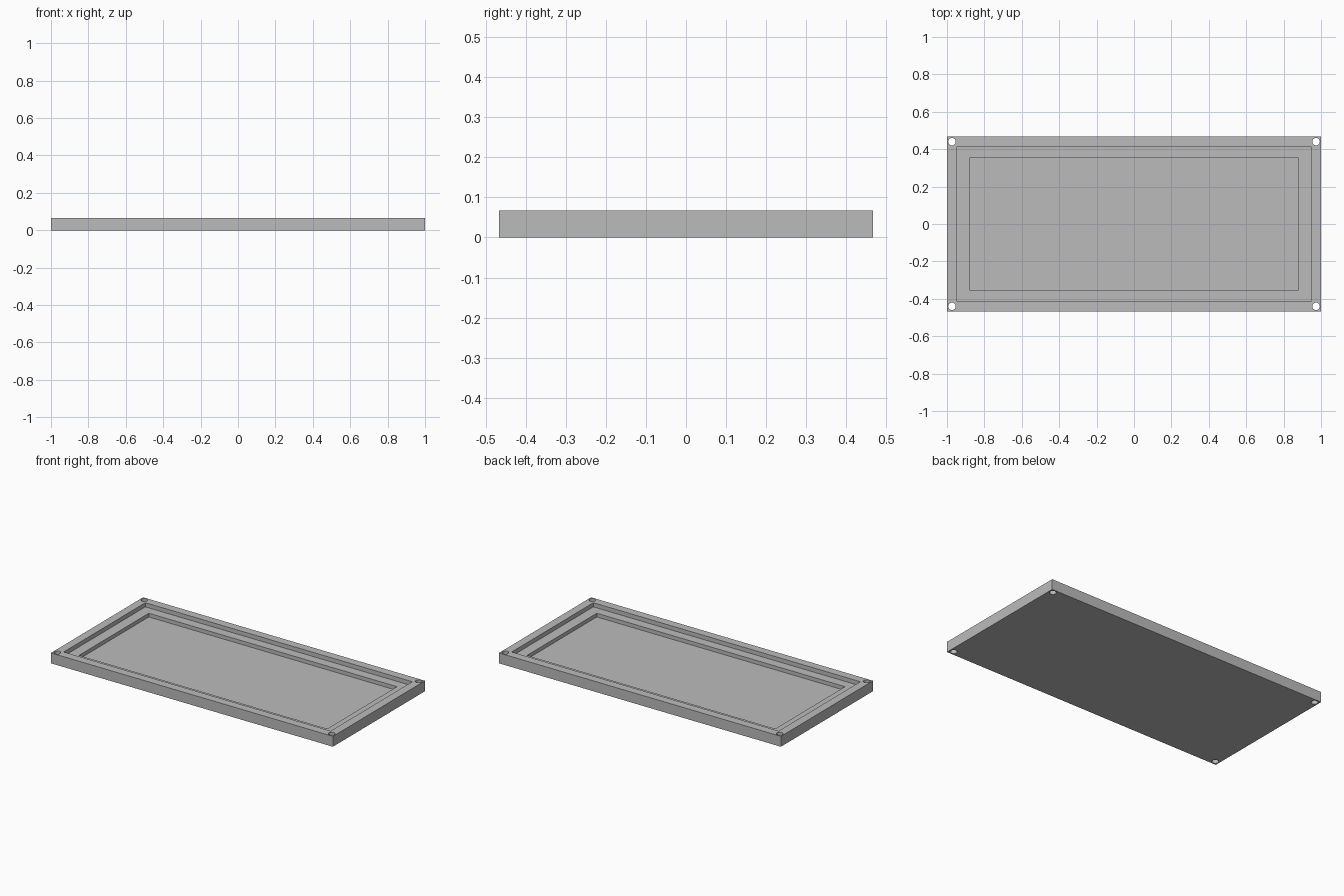
import bpy

MM = 2 / 150                      # plate is 150 x 70 x 5 units long
LENGTH, WIDTH, HEIGHT = 150 * MM, 70 * MM, 5 * MM

cube = bpy.data.objects.get("Cube")
if cube:
    bpy.data.objects.remove(cube, do_unlink=True)

grey = bpy.data.materials.new("light grey")
grey.use_nodes = True
colour = (0.5, 0.5, 0.5, 1)
grey.diffuse_color = colour
grey.node_tree.nodes["Principled BSDF"].inputs["Base Color"].default_value = colour


def box(name, length, width, bottom, top):
    bpy.ops.mesh.primitive_cube_add(size=1, location=(0, 0, (bottom + top) / 2))
    ob = bpy.context.object
    ob.name = name
    ob.scale = (length, width, top - bottom)
    bpy.ops.object.transform_apply(location=True, rotation=False, scale=True)
    ob.data.materials.append(grey)
    return ob


def cut(target, cutter):
    cutter.hide_render = True
    mod = target.modifiers.new(cutter.name, "BOOLEAN")
    mod.operation = "DIFFERENCE"
    mod.solver = "EXACT"
    mod.object = cutter
    bpy.context.view_layer.objects.active = target
    bpy.ops.object.modifier_apply(modifier=mod.name)
    bpy.data.objects.remove(cutter, do_unlink=True)


# Solid tray
tray = box("tray", LENGTH, WIDTH, 0, HEIGHT)

# Stepped recess: wide ledge, then the deeper floor
cut(tray, box("ledge_cutter", 142 * MM, 62 * MM, 3 * MM, 2 * HEIGHT))
cut(tray, box("floor_cutter", 132 * MM, 53 * MM, 1.2 * MM, 2 * HEIGHT))

# Screw holes right through the corners
for sx in (-1, 1):
    for sy in (-1, 1):
        bpy.ops.mesh.primitive_cylinder_add(
            vertices=32, radius=1.5 * MM, depth=4 * HEIGHT,
            location=(sx * 73 * MM, sy * 33 * MM, 0))
        hole = bpy.context.object
        hole.name = "screw_hole_cutter"
        hole.data.materials.append(grey)
        cut(tray, hole)

# Smooth hole walls, sharp tray edges
bpy.ops.object.select_all(action="DESELECT")
tray.select_set(True)
bpy.context.view_layer.objects.active = tray
bpy.ops.object.shade_smooth_by_angle()
